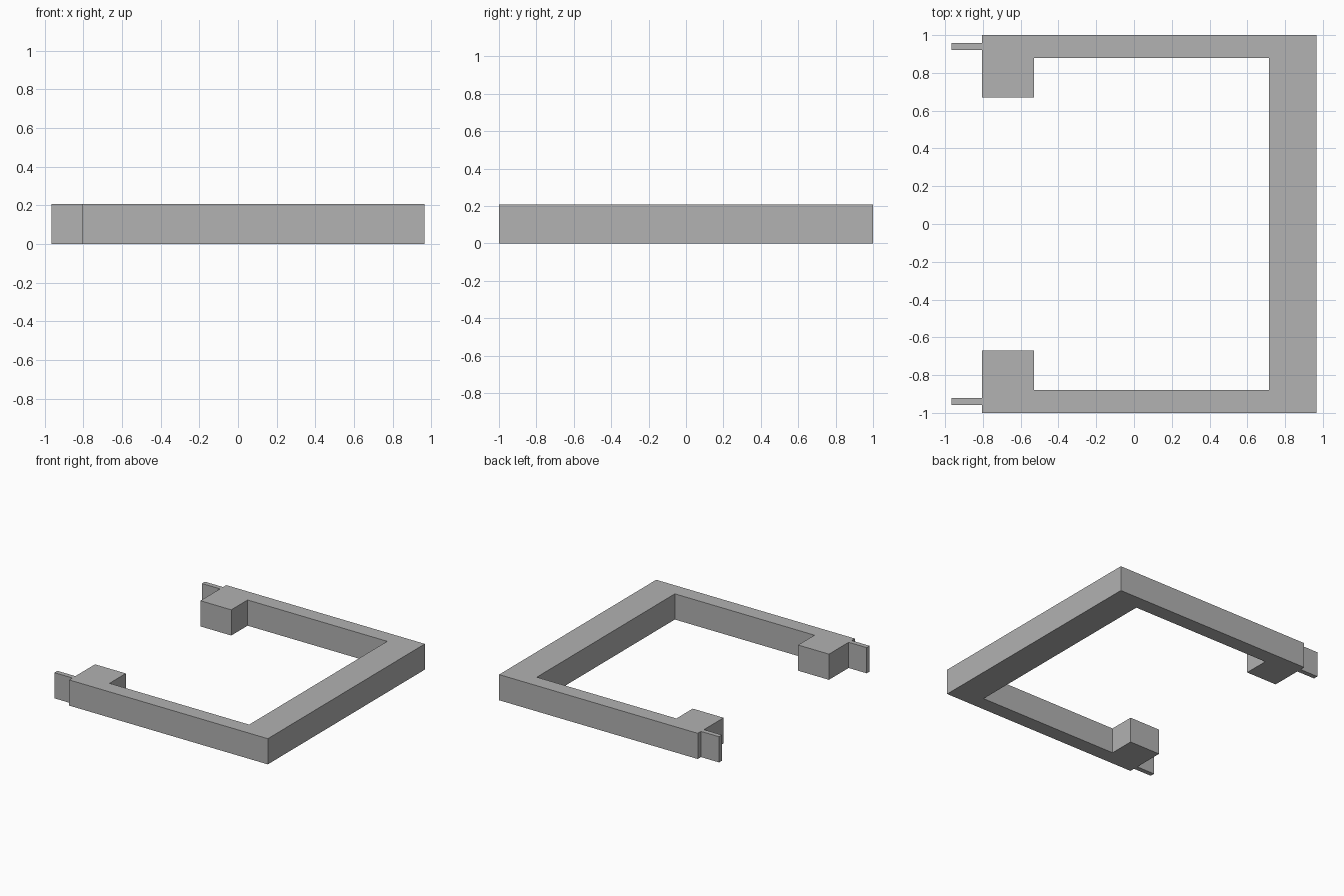
import bpy
import bmesh

cube = bpy.data.objects.get("Cube")
if cube:
    bpy.data.objects.remove(cube, do_unlink=True)

HEIGHT = 0.207

grey = bpy.data.materials.new("plain grey")
grey.use_nodes = True
colour = (0.445, 0.445, 0.445, 1)
grey.diffuse_color = colour
grey.node_tree.nodes["Principled BSDF"].inputs["Base Color"].default_value = colour


def extrude_outline(name, outline):
    """Flat outline raised to the full height of the frame."""
    bm = bmesh.new()
    face = bm.faces.new([bm.verts.new((x, y, 0)) for x, y in outline])
    raised = bmesh.ops.extrude_face_region(bm, geom=[face])["geom"]
    verts = [v for v in raised if isinstance(v, bmesh.types.BMVert)]
    bmesh.ops.translate(bm, verts=verts, vec=(0, 0, HEIGHT))
    bmesh.ops.recalc_face_normals(bm, faces=bm.faces)
    mesh = bpy.data.meshes.new(name)
    bm.to_mesh(mesh)
    bm.free()
    mesh.materials.append(grey)
    obj = bpy.data.objects.new(name, mesh)
    bpy.context.collection.objects.link(obj)
    return obj


# Three-sided frame with a thickened block at the end of each arm
back_half = [(0.966, 1), (-0.805, 1), (-0.805, 0.671),
             (-0.53, 0.671), (-0.53, 0.879), (0.715, 0.879)]
front_half = [(x, -y) for x, y in reversed(back_half)]
extrude_outline("open_frame", back_half + front_half)

# Thin tabs on the arm ends, sunk slightly into the blocks
for name, side in (("back_tab", 1), ("front_tab", -1)):
    inner, outer = 0.921 * side, 0.959 * side
    extrude_outline(name, [(-0.966, inner), (-0.8, inner),
                           (-0.8, outer), (-0.966, outer)])
